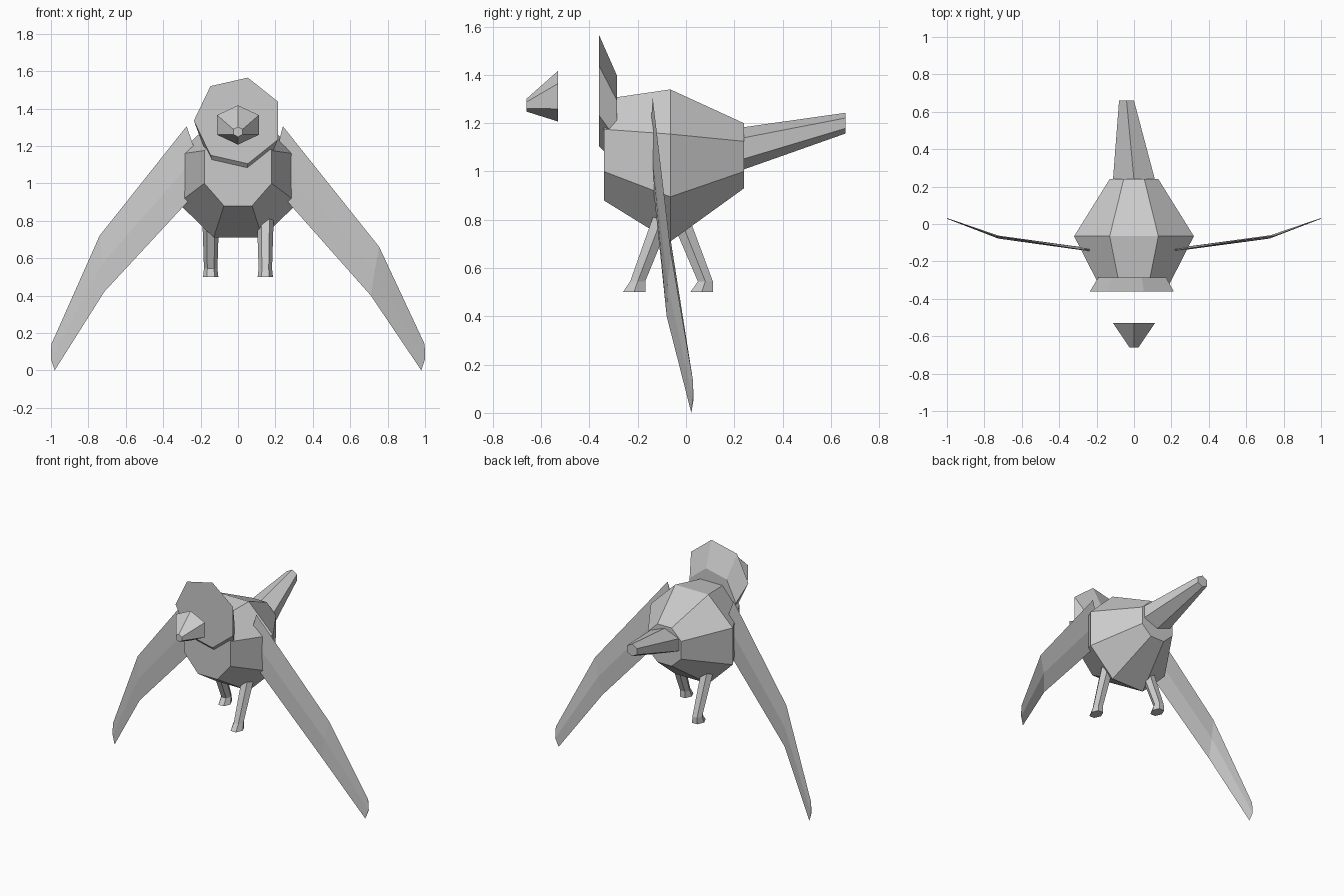
import bpy
import bmesh
from math import cos, sin, pi

cube = bpy.data.objects.get("Cube")
if cube:
    bpy.data.objects.remove(cube)

grey = bpy.data.materials.new("soft_grey")
grey.use_nodes = True
GREY = (0.6, 0.6, 0.6, 1)
grey.diffuse_color = GREY
grey.node_tree.nodes["Principled BSDF"].inputs["Base Color"].default_value = GREY


def loft(name, rings):
    """Skin a row of closed rings and cap both ends, flat shaded."""
    bm = bmesh.new()
    loops = [[bm.verts.new(p) for p in ring] for ring in rings]
    n = len(loops[0])
    for a, b in zip(loops, loops[1:]):
        for i in range(n):
            j = (i + 1) % n
            bm.faces.new((a[i], a[j], b[j], b[i]))
    bm.faces.new(loops[0])
    bm.faces.new(loops[-1])
    bmesh.ops.recalc_face_normals(bm, faces=bm.faces)
    mesh = bpy.data.meshes.new(name)
    bm.to_mesh(mesh)
    bm.free()
    mesh.materials.append(grey)
    obj = bpy.data.objects.new(name, mesh)
    bpy.context.collection.objects.link(obj)
    return obj


def upright_ring(n, x, y, z, rx, rz, start=pi / 2):
    """Regular polygon facing along y."""
    angles = [start + 2 * pi * i / n for i in range(n)]
    return [(x + rx * cos(a), y, z + rz * sin(a)) for a in angles]


def flat_ring(n, x, y, z, rx, ry):
    """Regular polygon facing up."""
    angles = [2 * pi * i / n for i in range(n)]
    return [(x + rx * cos(a), y + ry * sin(a), z) for a in angles]


def body_ring(y, wide, narrow, top, upper, lower, bottom):
    half = [(narrow, top), (wide, upper), (wide, lower), (narrow, bottom)]
    return [(x, y, z) for x, z in half] + [(-x, y, z) for x, z in reversed(half)]


# Eight-sided body
loft("body", [
    body_ring(-0.34, 0.18, 0.075, 1.30, 1.175, 1.0, 0.88),
    body_ring(-0.065, 0.32, 0.13, 1.34, 1.155, 0.895, 0.71),
    body_ring(0.24, 0.13, 0.055, 1.20, 1.125, 1.0, 0.93),
])

# Seven-sided head slanting down into the body
loft("head", [
    upright_ring(7, 0, -0.36, 1.335, 0.236, 0.236, pi),
    upright_ring(7, 0, -0.285, 1.21, 0.19, 0.19, pi),
])

# Six-sided beak and tail
loft("beak", [
    upright_ring(6, 0, -0.66, 1.275, 0.028, 0.027),
    upright_ring(6, 0, -0.53, 1.312, 0.129, 0.105),
])
loft("tail", [
    upright_ring(6, 0, 0.235, 1.095, 0.13, 0.088),
    upright_ring(6, -0.04, 0.66, 1.2, 0.046, 0.043),
])

# Legs in mid stride, one foot forward and one back
for name, x, hip, ankle, foot in (
    ("left_leg", 0.146, -0.095, -0.2, -0.215),
    ("right_leg", -0.146, -0.03, 0.08, 0.065),
):
    loft(name, [
        flat_ring(6, x, hip, 0.82, 0.045, 0.045),
        flat_ring(6, x, ankle, 0.545, 0.036, 0.036),
        flat_ring(6, x, foot, 0.5, 0.041, 0.054),
    ])


def wing(name, side, sections):
    """Thin blade; each section is top, middle, bottom (x, y, z) and thickness."""
    rings = []
    for top, mid, low, t in sections:
        front, back = (mid[0], mid[1] - t, mid[2]), (mid[0], mid[1] + t, mid[2])
        rings.append([(side * x, y, z) for x, y, z in (top, front, low, back)])
    loft(name, rings)


tip = ((0.998, 0.028, 0.14), (1.0, 0.03, 0.06), (0.98, 0.022, 0.0), 0.002)

wing("left_wing", 1, [
    ((0.24, -0.138, 1.305), (0.20, -0.14, 1.15), (0.20, -0.14, 0.975), 0.008),
    ((0.755, -0.062, 0.66), (0.73, -0.068, 0.53), (0.71, -0.08, 0.40), 0.008),
    tip,
])
wing("right_wing", -1, [
    ((0.275, -0.138, 1.305), (0.22, -0.14, 1.15), (0.21, -0.14, 0.965), 0.008),
    ((0.74, -0.064, 0.72), (0.725, -0.07, 0.57), (0.715, -0.078, 0.42), 0.008),
    tip,
])
